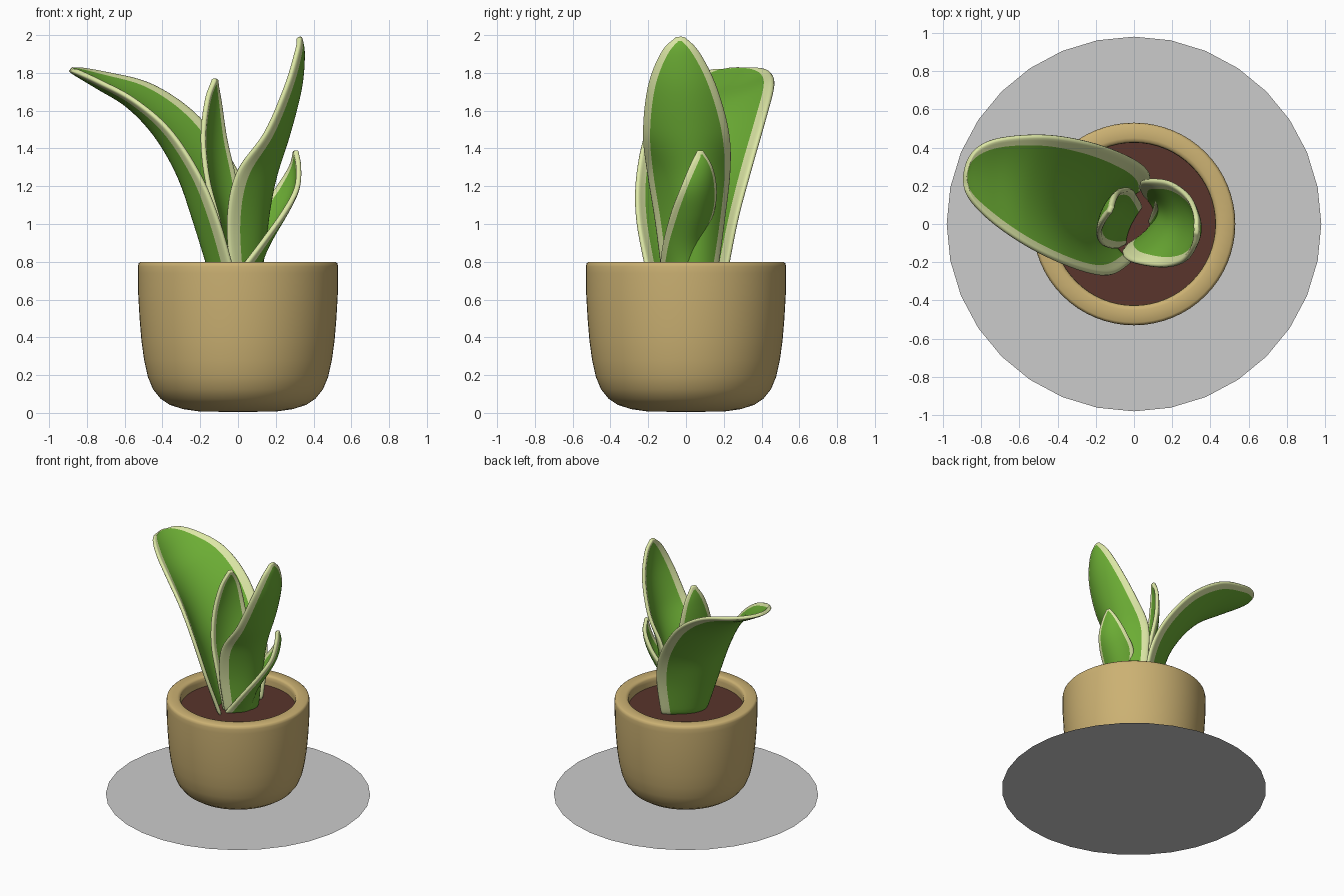
import bpy, bmesh, math
from mathutils import Vector

if "Cube" in bpy.data.objects:
    bpy.data.objects.remove(bpy.data.objects["Cube"])


def material(name, rgb):
    m = bpy.data.materials.new(name)
    m.diffuse_color = (*rgb, 1)
    m.use_nodes = True
    m.node_tree.nodes["Principled BSDF"].inputs["Base Color"].default_value = m.diffuse_color
    return m


GREEN = material("leaf_green", (0.15, 0.42, 0.035))
PALE = material("leaf_edge", (0.72, 0.80, 0.38))
CLAY = material("clay", (0.60, 0.44, 0.17))
SOIL = material("soil", (0.10, 0.035, 0.025))


def finish(name, bm, mats, smooth=True):
    me = bpy.data.meshes.new(name)
    bm.to_mesh(me)
    bm.free()
    for m in mats:
        me.materials.append(m)
    ob = bpy.data.objects.new(name, me)
    bpy.context.collection.objects.link(ob)
    for p in me.polygons:
        p.use_smooth = smooth
    return ob


def disc(name, radius, z, sides, mats):
    bm = bmesh.new()
    bmesh.ops.create_circle(bm, cap_ends=True, segments=sides, radius=radius)
    bmesh.ops.translate(bm, verts=bm.verts, vec=(0, 0, z))
    return finish(name, bm, mats, False)


def spline(pts, u):
    """Catmull-Rom through pts, u from 0 to 1."""
    n = len(pts) - 1
    s = u * n
    i = min(int(s), n - 1)
    f = s - i
    p1, p2 = pts[i], pts[i + 1]
    p0 = pts[i - 1] if i > 0 else 2 * p1 - p2
    p3 = pts[i + 2] if i + 2 <= n else 2 * p2 - p1
    return 0.5 * (2 * p1 + (p2 - p0) * f + (2 * p0 - 5 * p1 + 4 * p2 - p3) * f * f
                  + (3 * p1 - p0 - 3 * p2 + p3) * f ** 3)


def leaf(name, rows, border=0.045, nu=36, inner=10):
    """Cupped blade; each row gives front edge, midrib and back edge points."""
    rails = [[Vector(r[k]) for r in rows] for k in range(3)]
    bm = bmesh.new()
    grid = []
    for i in range(nu + 1):
        u = i / nu
        a, m, b = (spline(r, u) for r in rails)
        w = (a - m).length + (b - m).length
        e = min(0.47, border / max(w, 0.01))
        ts = [0, e / 2] + [e + (1 - 2 * e) * j / inner for j in range(inner + 1)] + [1 - e / 2, 1]
        grid.append([bm.verts.new(a * (1 - t) * (1 - 2 * t) + m * 4 * t * (1 - t) + b * t * (2 * t - 1))
                     for t in ts])
    last = len(grid[0]) - 2
    for i in range(nu):
        for j in range(last + 1):
            f = bm.faces.new((grid[i][j], grid[i][j + 1], grid[i + 1][j + 1], grid[i + 1][j]))
            f.material_index = 1 if j < 2 or j > last - 2 or i >= nu - 2 else 0
    bmesh.ops.recalc_face_normals(bm, faces=bm.faces)
    ob = finish(name, bm, [GREEN, PALE])
    so = ob.modifiers.new("thickness", 'SOLIDIFY')
    so.thickness = 0.028
    so.offset = 0
    sub = ob.modifiers.new("rounding", 'SUBSURF')
    sub.levels = sub.render_levels = 1
    return ob


# Ground disc and soil
disc("base_disc", 0.98, 0.0, 32, [])
disc("soil", 0.43, 0.72, 64, [SOIL])

# Pot turned from a profile
profile = [(0, .005), (.2, .007), (.29, .02), (.36, .042), (.41, .075), (.45, .125), (.477, .19),
           (.497, .28), (.511, .38), (.521, .5), (.528, .62), (.53, .74), (.53, .775), (.526, .792),
           (.515, .8), (.45, .8), (.435, .796), (.427, .785), (.425, .76), (.425, .68)]
bm = bmesh.new()
vs = [bm.verts.new((r, 0, z)) for r, z in profile]
es = [bm.edges.new(p) for p in zip(vs, vs[1:])]
bmesh.ops.spin(bm, geom=vs + es, cent=(0, 0, 0), axis=(0, 0, 1), angle=2 * math.pi, steps=64)
bmesh.ops.remove_doubles(bm, verts=bm.verts, dist=1e-4)
bmesh.ops.recalc_face_normals(bm, faces=bm.faces)
finish("pot", bm, [CLAY])

# Wide leaf arching to the left
leaf("wide_leaf", [
    ((-.01, -.20, .71), (-.13, .00, .71), (.08, .21, .71)),
    ((-.10, -.26, 1.02), (-.22, .02, 1.02), (.08, .27, 1.02)),
    ((-.20, -.26, 1.26), (-.30, .04, 1.26), (.00, .34, 1.28)),
    ((-.36, -.21, 1.50), (-.42, .10, 1.47), (-.20, .42, 1.56)),
    ((-.55, -.12, 1.66), (-.57, .17, 1.63), (-.45, .465, 1.735)),
    ((-.73, .00, 1.755), (-.74, .23, 1.73), (-.70, .45, 1.80)),
    ((-.85, .12, 1.81), (-.86, .25, 1.80), (-.83, .39, 1.82)),
    ((-.885, .22, 1.82), (-.888, .25, 1.82), (-.885, .28, 1.82))])

# Tall leaf on the right
leaf("tall_leaf", [
    ((-.04, -.12, .71), (.11, .02, .71), (.05, .16, .71)),
    ((-.06, -.16, 1.02), (.145, .03, 1.00), (.03, .20, 1.02)),
    ((-.01, -.20, 1.27), (.19, .02, 1.24), (.05, .23, 1.28)),
    ((.14, -.225, 1.48), (.265, .00, 1.48), (.17, .225, 1.49)),
    ((.25, -.20, 1.73), (.325, -.02, 1.72), (.27, .16, 1.73)),
    ((.305, -.13, 1.91), (.34, -.03, 1.90), (.315, .07, 1.91)),
    ((.322, -.05, 1.99), (.325, -.03, 1.992), (.322, -.01, 1.99))])

# Middle upright leaf
leaf("middle_leaf", [
    ((-.05, -.11, .71), (-.03, -.02, .71), (.04, .10, .71)),
    ((-.10, -.13, 1.00), (-.08, .03, 1.00), (.02, .14, 1.00)),
    ((-.16, -.11, 1.23), (-.13, .06, 1.23), (-.01, .18, 1.23)),
    ((-.185, -.06, 1.45), (-.15, .08, 1.45), (-.06, .18, 1.45)),
    ((-.165, .00, 1.65), (-.14, .09, 1.65), (-.09, .15, 1.65)),
    ((-.125, .06, 1.77), (-.12, .075, 1.77), (-.113, .09, 1.77))], 0.032)

# Short leaf on the right
leaf("short_leaf", [
    ((-.03, -.14, .71), (.08, -.05, .71), (.08, .02, .71)),
    ((.12, -.12, .90), (.15, -.01, .88), (.10, .08, .90)),
    ((.24, -.08, 1.06), (.23, .06, 1.05), (.12, .14, 1.07)),
    ((.31, -.03, 1.19), (.29, .08, 1.18), (.20, .155, 1.19)),
    ((.32, .02, 1.31), (.31, .09, 1.30), (.27, .135, 1.30)),
    ((.305, .06, 1.39), (.305, .073, 1.39), (.30, .085, 1.39))], 0.03)
